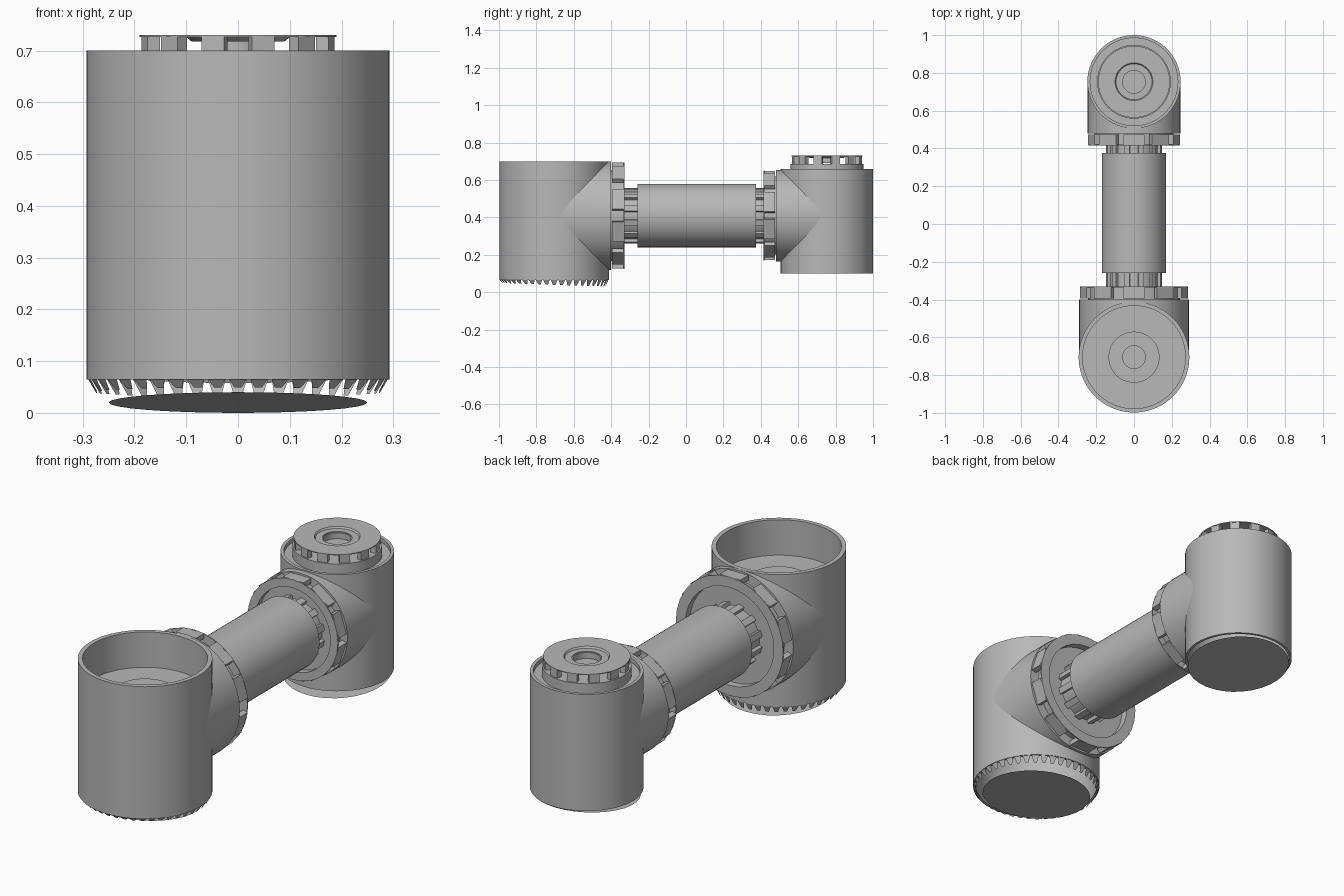
import bpy, bmesh, math
from mathutils import Matrix

cube = bpy.data.objects.get("Cube")
if cube:
    bpy.data.objects.remove(cube, do_unlink=True)

grey = bpy.data.materials.new("metal grey")
grey.use_nodes = True
COLOUR = (0.48, 0.48, 0.48, 1)
grey.diffuse_color = COLOUR
grey.node_tree.nodes["Principled BSDF"].inputs["Base Color"].default_value = COLOUR

AXIS = 0.41                    # height of the horizontal link axis
FRONT_Y, REAR_Y = -0.705, 0.753
FRONT_R, REAR_R = 0.293, 0.247
TURN_Y = Matrix.Rotation(-math.pi / 2, 4, 'X')   # local z becomes +y


def finish(name, bm, matrix=Matrix(), fix=True):
    bmesh.ops.remove_doubles(bm, verts=bm.verts, dist=1e-5)
    if fix:
        bmesh.ops.recalc_face_normals(bm, faces=bm.faces)
    mesh = bpy.data.meshes.new(name)
    bm.transform(matrix)
    bm.to_mesh(mesh)
    bm.free()
    mesh.materials.append(grey)
    mesh.shade_smooth()
    mesh.set_sharp_from_angle(angle=math.radians(35))
    obj = bpy.data.objects.new(name, mesh)
    bpy.context.collection.objects.link(obj)


def lathe(name, profile, matrix, sides=64):
    """Revolve a closed (radius, height) loop about local z."""
    bm = bmesh.new()
    rings = []
    for i in range(sides):
        a = 2 * math.pi * i / sides
        rings.append([bm.verts.new((r * math.cos(a), r * math.sin(a), h)) for r, h in profile])
    n = len(profile)
    for i in range(sides):
        p, q = rings[i], rings[(i + 1) % sides]
        for j in range(n):
            k = (j + 1) % n
            if profile[j][0] == 0 and profile[k][0] == 0:
                continue
            bm.faces.new((p[j], q[j], q[k], p[k]))
    bmesh.ops.dissolve_degenerate(bm, dist=1e-6, edges=bm.edges)
    finish(name, bm, matrix)


def along_y(y):
    return Matrix.Translation((0, y, AXIS)) @ TURN_Y


def tube(name, outer, inner, y0, y1, sides=64):
    length = y1 - y0
    loop = [(outer, 0), (outer, length), (inner, length), (inner, 0)]
    lathe(name, loop, along_y(y0), sides)


def blocks(name, count, radius, size, matrix):
    """Ring of small boxes around local z."""
    bm = bmesh.new()
    for i in range(count):
        turn = Matrix.Rotation(2 * math.pi * (i + 0.5) / count, 4, 'Z')
        place = turn @ Matrix.Translation((radius, 0, 0)) @ Matrix.Diagonal((*size, 1))
        bmesh.ops.create_cube(bm, size=1, matrix=place)
    finish(name, bm, matrix)


def saddle(name, radius, centre_y, y_end, side):
    """Horizontal sleeve whose inner end follows the upright housing."""
    bm = bmesh.new()
    n = 64
    near, far = [], []
    for i in range(n):
        a = 2 * math.pi * i / n
        x, z = radius * math.cos(a), AXIS + radius * math.sin(a)
        y = centre_y + side * math.sqrt(max(radius ** 2 - x ** 2, 0))
        y = min(y, y_end) if side > 0 else max(y, y_end)
        near.append(bm.verts.new((x, y, z)))
        far.append(bm.verts.new((x, y_end, z)))
    for i in range(n):
        j = (i + 1) % n
        bm.faces.new((near[i], near[j], far[j], far[i]))
    bm.faces.new(far)
    finish(name, bm)


def bottom_plate(name, radius, y, z, tilt):
    """Slightly tilted sheet that faces down."""
    bm = bmesh.new()
    bmesh.ops.create_circle(bm, cap_ends=True, segments=32, radius=radius)
    for face in bm.faces:
        if face.normal.z > 0:
            face.normal_flip()
    place = Matrix.Translation((0, y, z)) @ Matrix.Rotation(tilt, 4, 'X')
    finish(name, bm, place, fix=False)


def fringe(name, count, radius, y, z, drop):
    """Toothed skirt below a housing, longer towards the back."""
    bm = bmesh.new()
    for i in range(count):
        a, step = 2 * math.pi * i / count, math.pi / count
        low = z - drop * (1 + 0.35 * math.sin(a))
        pts = [(-0.85, radius, z), (0.85, radius, z),
               (0.35, radius - 0.015, low), (-0.35, radius - 0.015, low)]
        bm.faces.new([bm.verts.new((r * math.cos(a + t * step), r * math.sin(a + t * step), h))
                      for t, r, h in reversed(pts)])
    finish(name, bm, Matrix.Translation((0, y, 0)), fix=False)


# Front joint: open cup with a recessed floor and raised hub
front = Matrix.Translation((0, FRONT_Y, 0))
lathe("front_housing", [
    (FRONT_R, 0.065), (FRONT_R, 0.70), (0.272, 0.70), (0.272, 0.53),
    (0.135, 0.53), (0.135, 0.54), (0.06, 0.54), (0.06, 0.50), (0, 0.50),
    (0, 0.48), (0.28, 0.48), (0.28, 0.065)], front, 72)
fringe("front_skirt_teeth", 44, FRONT_R - 0.002, FRONT_Y, 0.066, 0.026)
bottom_plate("front_bottom_plate", 0.25, FRONT_Y, 0.02, -0.08)
saddle("front_sleeve", FRONT_R - 0.003, FRONT_Y, -0.40, 1)

# Rear joint: closed housing carrying a round output flange
rear = Matrix.Translation((0, REAR_Y, 0))
lathe("rear_housing", [
    (REAR_R, 0.10), (REAR_R, 0.66), (0.232, 0.66), (0.232, 0.64), (0.195, 0.64),
    (0.195, 0.687), (0, 0.687), (0, 0.62), (0.235, 0.62), (0.235, 0.10)], rear)
bottom_plate("rear_bottom_plate", 0.235, REAR_Y, 0.074, 0.07)
saddle("rear_sleeve", REAR_R - 0.002, REAR_Y, 0.48, -1)
lathe("output_flange", [
    (0.19, 0.726), (0.19, 0.73), (0.10, 0.73), (0.095, 0.722), (0.065, 0.722),
    (0.065, 0.69), (0.06, 0.69), (0.06, 0.718), (0.09, 0.718), (0.10, 0.726)], rear, 48)
blocks("flange_lugs", 12, 0.175, (0.025, 0.045, 0.041),
       Matrix.Translation((0, REAR_Y, 0.7075)))

# Link tube with ribbed necks at both ends
tube("link_tube", 0.17, 0.13, -0.26, 0.375)
for label, y0, y1 in (("front", -0.40, -0.26), ("rear", 0.375, 0.48)):
    tube(label + "_neck", 0.135, 0.11, y0, y1, 32)
    blocks(label + "_neck_ribs", 12, 0.14, (0.02, 0.03, y1 - y0), along_y((y0 + y1) / 2))

# Clamp rings: inner band, thin face plate, spaced rim pads and recessed web
for label, outer, inner, y0, y1, plate_y, web_y in (
        ("front", 0.285, 0.235, -0.40, -0.33, -0.335, -0.40),
        ("rear", 0.24, 0.20, 0.415, 0.48, 0.415, 0.445)):
    tube(label + "_clamp_band", inner + 0.008, inner, y0, y1, 32)
    tube(label + "_clamp_face", outer, inner, plate_y, plate_y + 0.005, 32)
    blocks(label + "_clamp_pads", 10, outer - 0.014, (0.024, 0.11, y1 - y0 - 0.01),
           along_y((y0 + y1) / 2))
    tube(label + "_clamp_web", inner + 0.001, 0.12, web_y, web_y + 0.035, 32)
